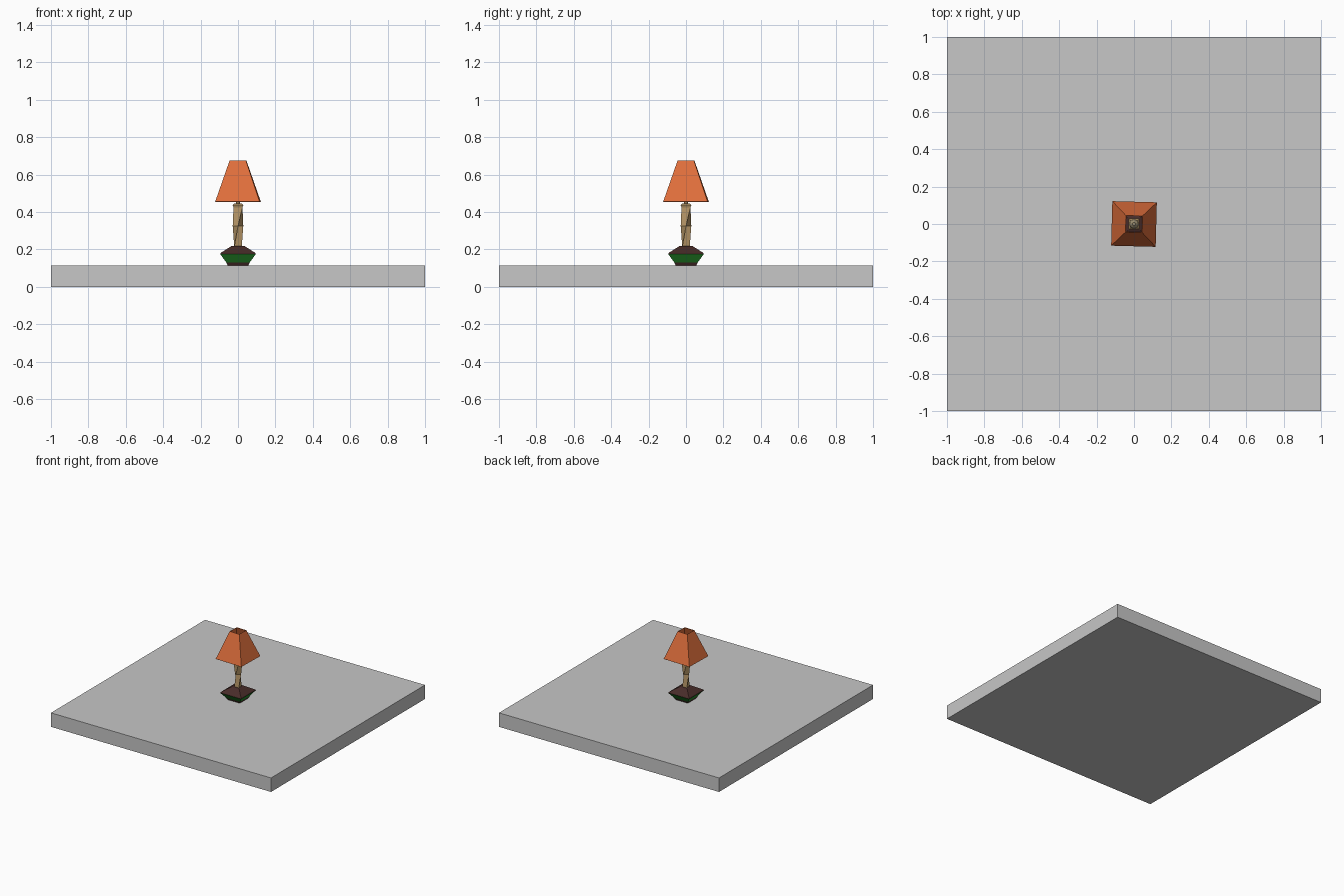
import bpy, bmesh, math

if "Cube" in bpy.data.objects:
    bpy.data.objects.remove(bpy.data.objects["Cube"])


def material(name, rgb):
    m = bpy.data.materials.new(name)
    m.diffuse_color = (*rgb, 1)
    m.use_nodes = True
    m.node_tree.nodes["Principled BSDF"].inputs["Base Color"].default_value = m.diffuse_color
    return m


GREY = material("stone grey", (0.57, 0.57, 0.57))
BROWN = material("dark brown", (0.065, 0.025, 0.022))
GREEN = material("forest green", (0.02, 0.28, 0.025))
TAN = material("tan wood", (0.52, 0.34, 0.15))
ORANGE = material("burnt orange", (0.75, 0.16, 0.045))
BULB = material("bulb olive", (0.33, 0.27, 0.16))


def loft(name, rings, mat, sides=4, caps=True):
    """Stack rings of (z, half width, twist in degrees)."""
    bm = bmesh.new()
    prev, first = None, None
    for z, half, twist in rings:
        r = half / math.cos(math.pi / sides)
        ring = []
        for i in range(sides):
            a = 2 * math.pi * (i + 0.5) / sides + math.radians(twist)
            ring.append(bm.verts.new((r * math.cos(a), r * math.sin(a), z)))
        if prev:
            for i in range(sides):
                j = (i + 1) % sides
                bm.faces.new((prev[i], prev[j], ring[j], ring[i]))
        else:
            first = ring
        prev = ring
    if caps:
        bm.faces.new(first[::-1])
        bm.faces.new(prev)
    mesh = bpy.data.meshes.new(name)
    bm.to_mesh(mesh)
    bm.free()
    mesh.materials.append(mat)
    ob = bpy.data.objects.new(name, mesh)
    bpy.context.collection.objects.link(ob)
    return ob


# Square slab the lamp stands on
loft("slab", [(0, 1, 0), (0.115, 1, 0)], GREY)

# Flared square base: brown foot, green bowl and brown sloping lid
base = loft("lamp_base", [(0.115, 0.055, 0), (0.131, 0.063, 0), (0.175, 0.095, 0),
                          (0.182, 0.092, 0), (0.218, 0.035, 0)], BROWN)
base.data.materials.append(GREEN)
for f in base.data.polygons:
    if 0.14 < f.center.z < 0.17:
        f.material_index = 1

# Twisted square stem with a flared collar
loft("stem", [(0.215, 0.020, 0), (0.325, 0.020, 45), (0.425, 0.024, 90),
              (0.437, 0.029, 90), (0.445, 0.021, 90)], TAN)

# Socket and bulb inside the shade
loft("socket", [(0.44, 0.010, 0), (0.49, 0.010, 0)], TAN, 8)
loft("bulb", [(0.485, 0.010, 0), (0.51, 0.021, 0), (0.535, 0.025, 0),
              (0.558, 0.019, 0), (0.568, 0.008, 0)], BULB, 8)

# Open tapered shade, turned very slightly
shade = loft("lamp_shade", [(0.455, 0.119, -1.5), (0.675, 0.044, -1.5)], ORANGE, caps=False)
wall = shade.modifiers.new("wall", "SOLIDIFY")
wall.thickness = 0.003
